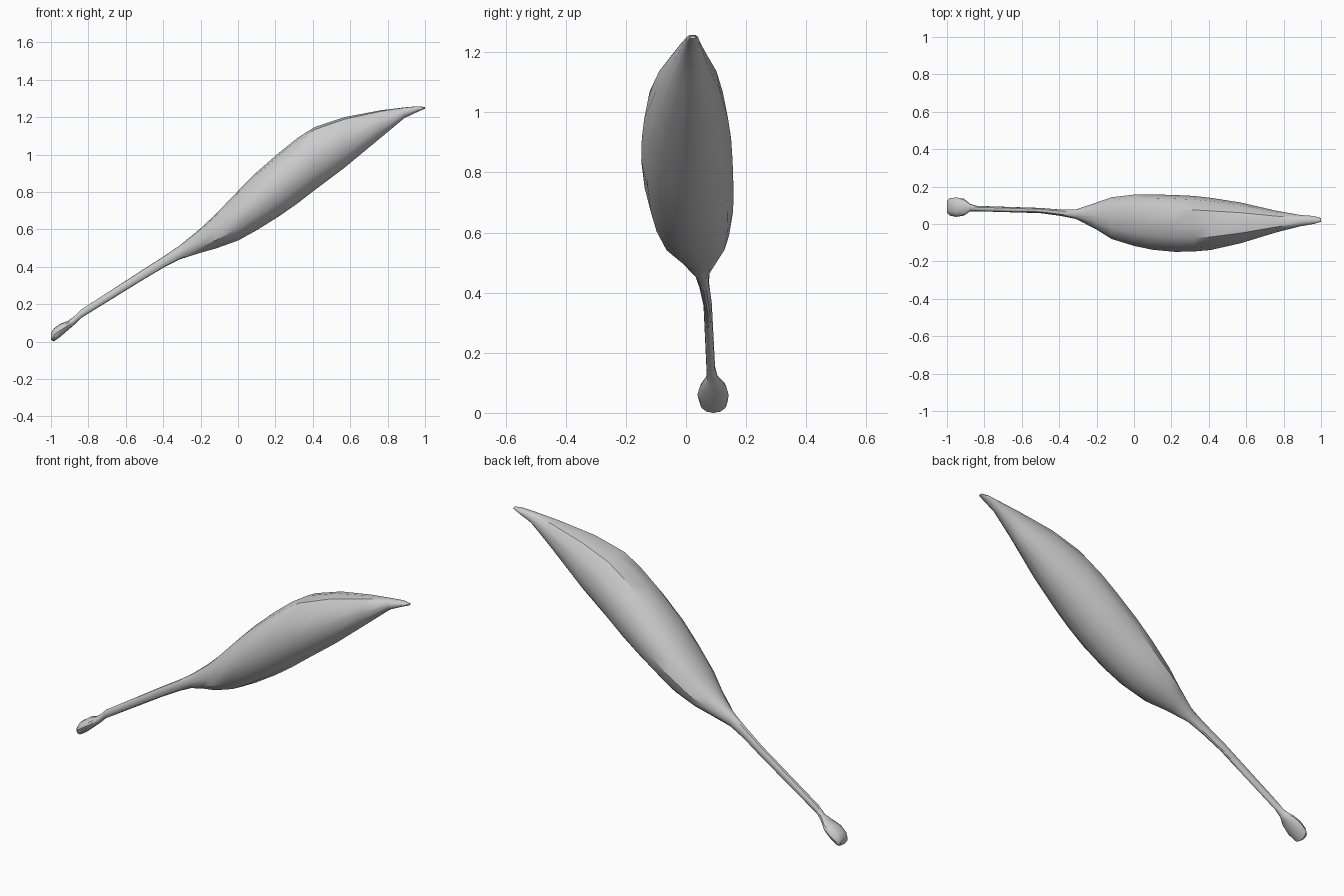
import bpy
import bmesh
import math

default_cube = bpy.data.objects.get("Cube")
if default_cube:
    bpy.data.objects.remove(default_cube, do_unlink=True)


def flat_material(name, colour):
    material = bpy.data.materials.new(name)
    material.use_nodes = True
    material.diffuse_color = colour
    material.node_tree.nodes["Principled BSDF"].inputs["Base Color"].default_value = colour
    return material


def loft(name, stations, section, material):
    """Skin upright slices; each station is x, y min, y max, z min, z max."""
    bm = bmesh.new()
    rings = []
    for x, y_low, y_high, z_low, z_high in stations:
        y_mid, half_width = (y_low + y_high) / 2, (y_high - y_low) / 2
        rings.append([bm.verts.new((x, y_mid + u * half_width, z_low + v * (z_high - z_low)))
                      for u, v in section])
    count = len(section)
    for near, far in zip(rings, rings[1:]):
        for i in range(count):
            j = (i + 1) % count
            bm.faces.new((near[i], near[j], far[j], far[i]))
    bm.faces.new(rings[0])
    bm.faces.new(rings[-1])
    bmesh.ops.recalc_face_normals(bm, faces=bm.faces)
    mesh = bpy.data.meshes.new(name)
    bm.to_mesh(mesh)
    bm.free()
    mesh.materials.append(material)
    part = bpy.data.objects.new(name, mesh)
    bpy.context.collection.objects.link(part)
    bpy.ops.object.select_all(action="DESELECT")
    part.select_set(True)
    bpy.context.view_layer.objects.active = part
    bpy.ops.object.shade_smooth_by_angle(angle=math.radians(35))
    return part


# Cross-section: broad top, upper creases, rounded sides and a narrower keel
half = [(0.5, 0.96), (0.87, 0.77), (1, 0.5), (0.86, 0.24), (0.5, 0.06)]
section = [(0, 1)] + half + [(0, 0)] + [(-u, v) for u, v in reversed(half)]

# Foot knob, thin stalk, swollen pod and blunt tip
stations = [
    (-1, 0.06, 0.125, 0.01, 0.045),
    (-0.985, 0.045, 0.138, 0, 0.07),
    (-0.95, 0.038, 0.142, 0.025, 0.095),
    (-0.91, 0.045, 0.135, 0.06, 0.11),
    (-0.875, 0.068, 0.107, 0.09, 0.135),
    (-0.84, 0.068, 0.097, 0.125, 0.17),
    (-0.5, 0.058, 0.086, 0.335, 0.39),
    (-0.39, 0.043, 0.077, 0.4, 0.46),
    (-0.31, 0.027, 0.078, 0.44, 0.515),
    (-0.2, -0.03, 0.115, 0.475, 0.605),
    (-0.12, -0.08, 0.143, 0.497, 0.68),
    (0, -0.117, 0.157, 0.54, 0.805),
    (0.1, -0.138, 0.158, 0.595, 0.905),
    (0.22, -0.149, 0.155, 0.67, 1.01),
    (0.32, -0.147, 0.15, 0.74, 1.09),
    (0.41, -0.139, 0.14, 0.81, 1.147),
    (0.57, -0.103, 0.115, 0.93, 1.2),
    (0.76, -0.045, 0.071, 1.087, 1.236),
    (0.89, -0.012, 0.048, 1.195, 1.252),
    (0.96, 0, 0.043, 1.228, 1.258),
    (1, 0.012, 0.032, 1.245, 1.254),
]
loft("stalked_pod", stations, section, flat_material("pale grey", (0.6, 0.6, 0.6, 1)))
